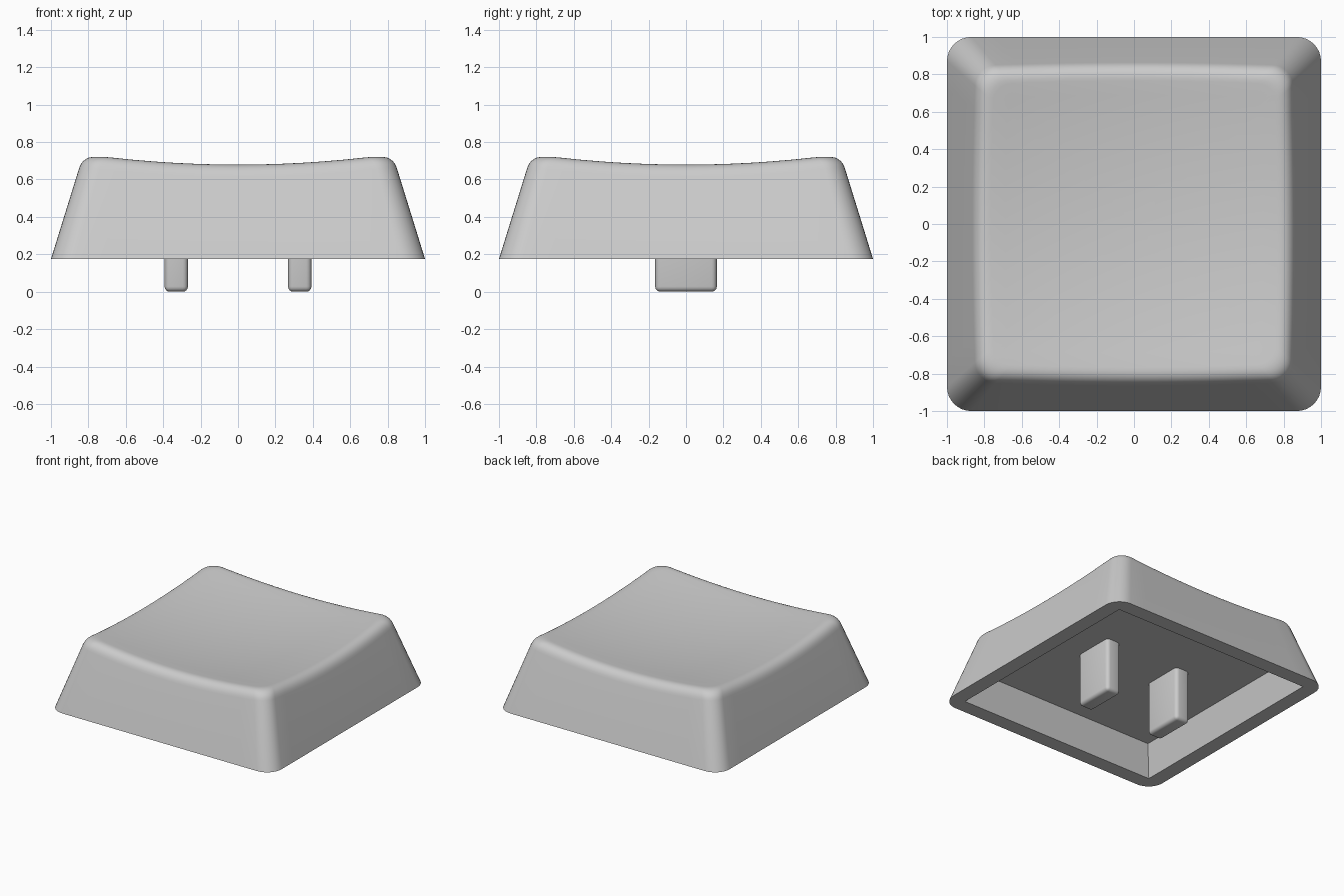
import bpy, bmesh, math

if "Cube" in bpy.data.objects:
    bpy.data.objects.remove(bpy.data.objects["Cube"])

grey = bpy.data.materials.new("light grey plastic")
grey.diffuse_color = (0.6, 0.6, 0.6, 1)
grey.use_nodes = True
grey.node_tree.nodes["Principled BSDF"].inputs["Base Color"].default_value = grey.diffuse_color

BASE, SLOPE, FILLET = 0.175, 0.31, 0.075


def dish(x, y):
    """Height of the hollow top surface."""
    return 0.627 + 0.087 * (x * x + y * y)


def unit_outline(radius=0.13, side=12, corner=8):
    """Rounded square of half width 1, counter-clockwise."""
    pts = []
    c = 1 - radius
    for q in range(4):
        a0 = q * math.pi / 2
        for i in range(corner + 1):
            a = a0 + i / corner * math.pi / 2
            sx, sy = [(1, 1), (-1, 1), (-1, -1), (1, -1)][q]
            pts.append((sx * c + radius * math.cos(a), sy * c + radius * math.sin(a)))
        x, y = pts[-1]
        dx, dy = -math.sin(a0 + math.pi / 2), math.cos(a0 + math.pi / 2)
        for i in range(1, side):
            pts.append((x + dx * 2 * c * i / side, y + dy * 2 * c * i / side))
    return pts


def finish(bm, name):
    bmesh.ops.recalc_face_normals(bm, faces=bm.faces)
    mesh = bpy.data.meshes.new(name)
    bm.to_mesh(mesh)
    bm.free()
    ob = bpy.data.objects.new(name, mesh)
    bpy.context.collection.objects.link(ob)
    mesh.materials.append(grey)
    bpy.ops.object.select_all(action='DESELECT')
    ob.select_set(True)
    bpy.context.view_layer.objects.active = ob
    bpy.ops.object.shade_smooth_by_angle(angle=math.radians(35))
    return ob


def column(u, v):
    """Points from the cavity ceiling, round the rim, up the wall and over the top."""
    m = max(abs(u), abs(v))
    pts = [(u / m * w, v / m * w, z) for w, z in ((0.83, 0.43), (0.88, BASE))]
    pts.append((u, v, BASE))
    # sharp edge where the wall would meet the dish
    w = 0.84
    for _ in range(5):
        z = dish(u * w, v * w)
        w = 1 - SLOPE * (z - BASE)
    top = w - FILLET
    p0 = (w + SLOPE * FILLET, z - FILLET)
    p2 = (top, dish(u * top, v * top))
    # rounded shoulder
    for i in range(9):
        t = i / 8
        k = ((1 - t) ** 2, 2 * t * (1 - t), t * t)
        s = k[0] * p0[0] + k[1] * w + k[2] * p2[0]
        h = k[0] * p0[1] + k[1] * z + k[2] * p2[1]
        pts.append((u * s, v * s, h))
    # dished top
    for i in range(9, 0, -1):
        s = top * i / 10
        pts.append((u * s, v * s, dish(u * s, v * s)))
    return pts


# Cap shell
bm = bmesh.new()
cols = [[bm.verts.new(p) for p in column(u, v)] for u, v in unit_outline()]
centre = bm.verts.new((0, 0, dish(0, 0)))
for a, b in zip(cols, cols[1:] + cols[:1]):
    for i in range(len(a) - 1):
        bm.faces.new((a[i], b[i], b[i + 1], a[i + 1]))
    bm.faces.new((a[-1], b[-1], centre))
bm.faces.new([c[0] for c in cols])
finish(bm, "cap_shell")

# Mounting prongs underneath
for name, x in (("left_prong", -0.33), ("right_prong", 0.33)):
    bm = bmesh.new()
    bmesh.ops.create_cube(bm, size=1)
    for vert in bm.verts:
        vert.co = (vert.co.x * 0.125 + x, vert.co.y * 0.33, (vert.co.z + 0.5) * 0.48)
    bmesh.ops.bevel(bm, geom=bm.edges[:], offset=0.028, segments=4,
                    profile=0.5, affect='EDGES')
    finish(bm, name)
